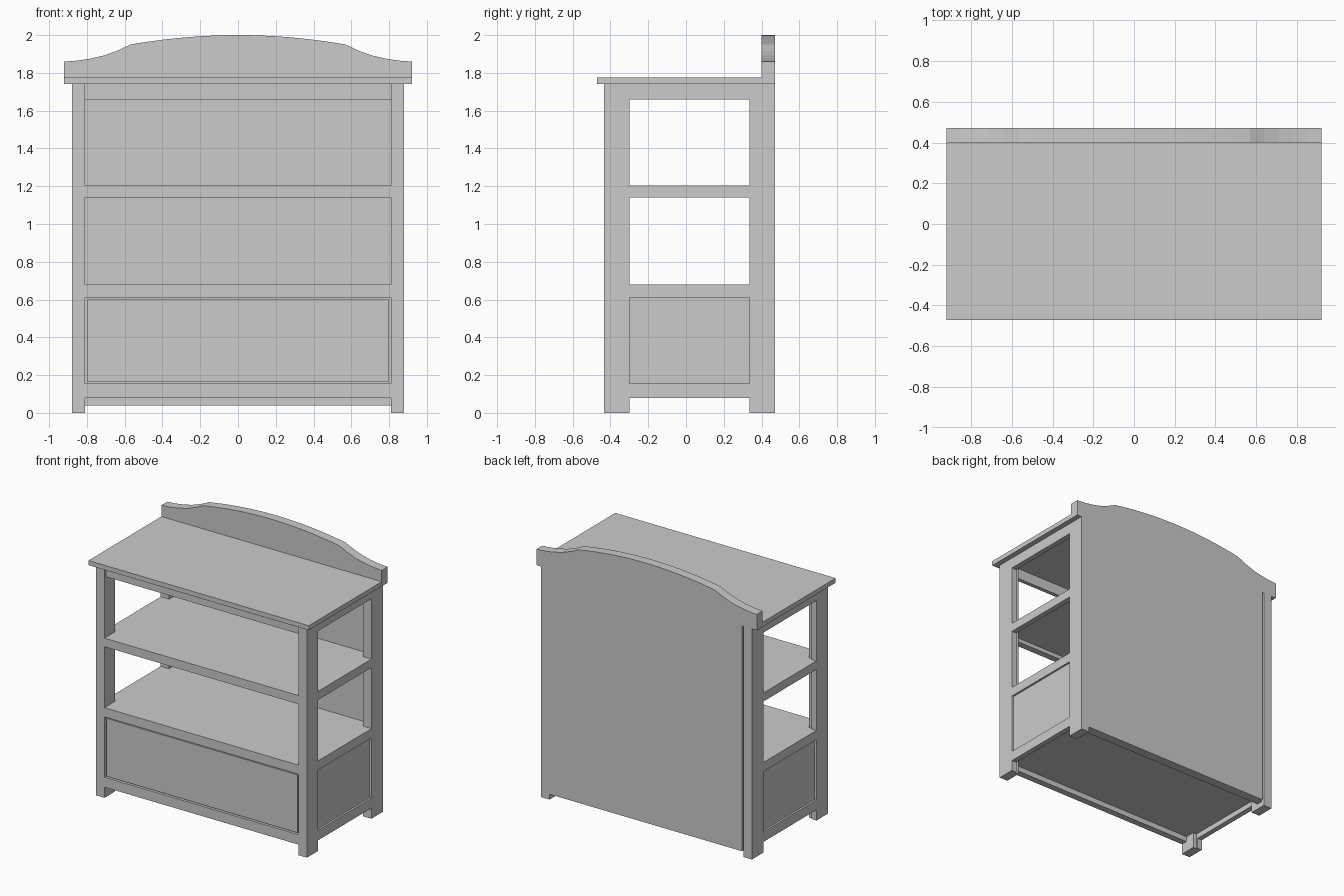
import bpy, bmesh, math

if "Cube" in bpy.data.objects:
    bpy.data.objects.remove(bpy.data.objects["Cube"])


def box(name, x0, x1, y0, y1, z0, z1):
    bm = bmesh.new()
    bmesh.ops.create_cube(bm, size=1)
    for v in bm.verts:
        v.co.x = x0 if v.co.x < 0 else x1
        v.co.y = y0 if v.co.y < 0 else y1
        v.co.z = z0 if v.co.z < 0 else z1
    return finish(name, bm)


def finish(name, bm):
    bmesh.ops.recalc_face_normals(bm, faces=bm.faces)
    mesh = bpy.data.meshes.new(name)
    bm.to_mesh(mesh)
    bm.free()
    obj = bpy.data.objects.new(name, mesh)
    bpy.context.collection.objects.link(obj)
    return obj


def extrude_xz(name, pts, y0, y1):
    bm = bmesh.new()
    face = bm.faces.new([bm.verts.new((x, y0, z)) for x, z in pts])
    ext = bmesh.ops.extrude_face_region(bm, geom=[face])["geom"]
    for v in ext:
        if isinstance(v, bmesh.types.BMVert):
            v.co.y = y1
    return finish(name, bm)


def pair(name, x0, x1, *rest):
    box("right_" + name, x0, x1, *rest)
    box("left_" + name, -x1, -x0, *rest)


# Rail levels (bottom, top)
levels = {"base": (0.08, 0.155), "lower": (0.61, 0.68),
          "middle": (1.14, 1.205), "upper": (1.66, 1.74)}

# Legs: outer stile plus slightly narrower inner post
pair("front_leg", 0.84, 0.88, -0.435, -0.30, 0, 1.74)
pair("front_leg_post", 0.81, 0.84, -0.435, -0.31, 0, 1.74)
pair("back_leg", 0.81, 0.88, 0.335, 0.47, 0, 1.74)

# Side and front rails
for name, (z0, z1) in levels.items():
    pair(name + "_side_rail", 0.84, 0.88, -0.30, 0.335, z0, z1)
    yf = -0.415 if name == "upper" else -0.435
    box(name + "_front_rail", -0.81, 0.81, yf, -0.385, z0, z1)

# Shelves and floor
for name in ("base", "lower", "middle"):
    top = levels[name][1]
    box(name + "_shelf", -0.81, 0.81, -0.385, 0.40, top - 0.035, top)
    pair(name + "_shelf_edge", 0.81, 0.84, -0.31, 0.335, top - 0.035, top)

# Lower side panels and drawer front
pair("side_panel", 0.845, 0.865, -0.30, 0.335, 0.155, 0.61)
box("drawer_front", -0.797, 0.797, -0.428, -0.385, 0.163, 0.60)

# Table top
box("table_top", -0.92, 0.92, -0.47, 0.40, 1.74, 1.775)

# Back panel with curved crest, one board
half = [(0.92, 1.86), (0.85, 1.865), (0.78, 1.876), (0.71, 1.892),
        (0.64, 1.917)]
crest = half + [(0.57 * (1 - i / 10), 2 - 0.05 * (1 - i / 10) ** 2)
                for i in range(11)]
outline = crest + [(-x, z) for x, z in reversed(crest[:-1])]
outline += [(-0.92, 1.74), (-0.795, 1.74), (-0.795, 0.04),
            (0.81, 0.04), (0.81, 1.74), (0.92, 1.74)]
extrude_xz("back_panel", outline, 0.40, 0.47)

# Narrow strip at the bottom of the back groove
box("back_groove_strip", -0.81, -0.795, 0.40, 0.445, 0.04, 1.74)
